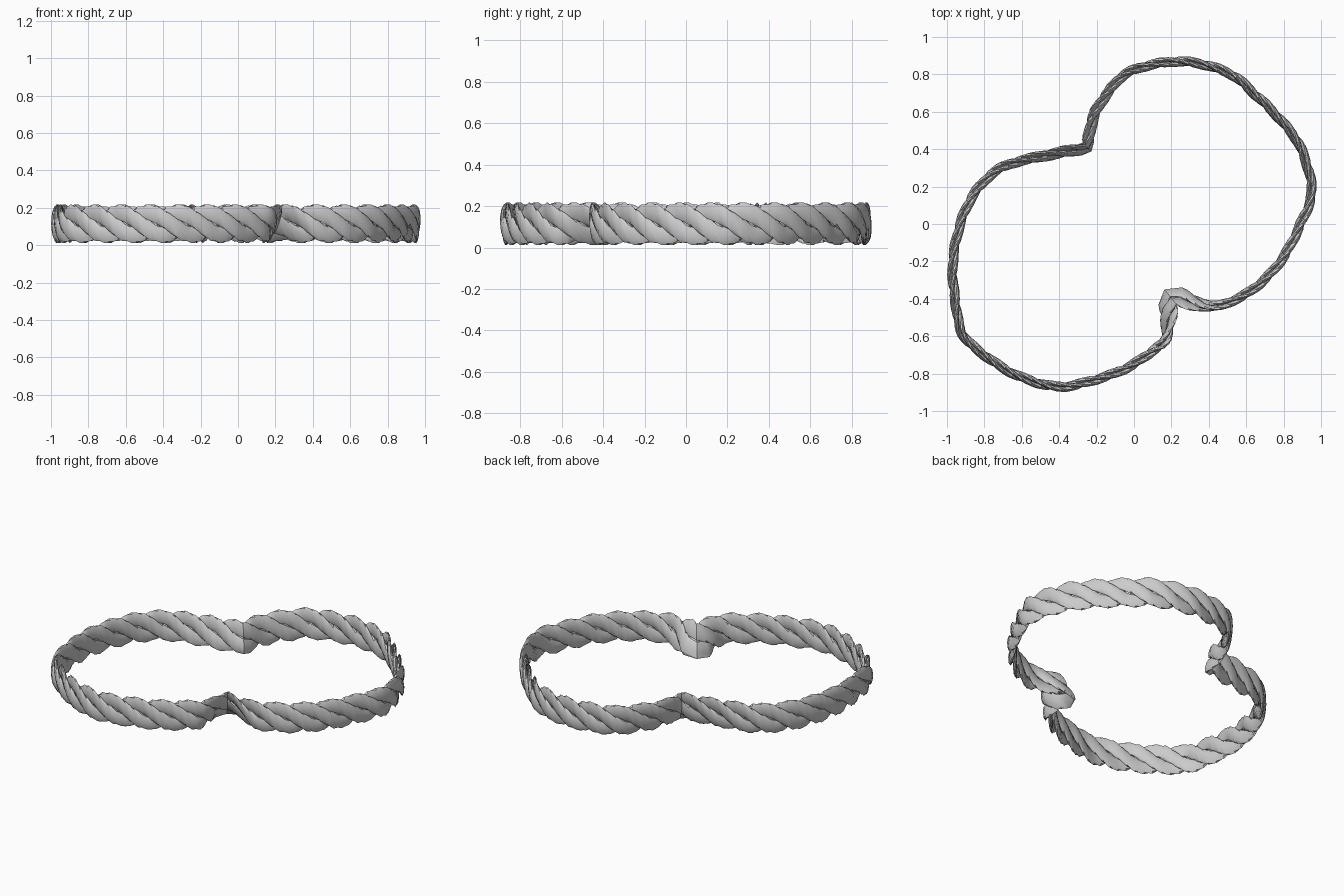
import bpy, bmesh, math
from mathutils import Vector

cube = bpy.data.objects.get("Cube")
if cube:
    bpy.data.objects.remove(cube)

# Rope layout
TURNS, STEPS, STRANDS, SIDES = 12, 18, 3, 8
CENTRE_Z, RADIUS, FLATTEN = 0.115, 0.106, 0.27

# Two rounded lobes meeting at two inward corners, clockwise from above
back_lobe = [(-.26, .42), (-.23, .57), (-.15, .7), (-.02, .82), (.25, .87),
             (.5, .81), (.65, .69), (.78, .56), (.89, .41), (.95, .18),
             (.89, 0), (.79, -.19), (.66, -.33), (.53, -.41), (.4, -.45), (.22, -.42)]
front_lobe = [(.22, -.42), (.18, -.61), (.1, -.68), (-.04, -.77), (-.2, -.83),
              (-.4, -.87), (-.6, -.82), (-.76, -.73), (-.91, -.6), (-.95, -.45),
              (-.97, -.25), (-.95, -.08), (-.9, .08), (-.82, .21), (-.7, .31),
              (-.5, .37), (-.26, .42)]
corner = Vector(front_lobe[0])
back_corner = Vector(back_lobe[0])


def smooth_lobe(points, per=12):
    """Catmull-Rom curve through the points, open at both ends."""
    p = [Vector(q) for q in points]
    p = [2 * p[0] - p[1]] + p + [2 * p[-1] - p[-2]]
    out = []
    for a, b, c, d in zip(p, p[1:], p[2:], p[3:]):
        for k in range(per):
            t = k / per
            out.append(b + (c - a) * t / 2 + (2 * a - 5 * b + 4 * c - d) * t * t / 2
                       + (3 * b - a - 3 * c + d) * t ** 3 / 2)
    return out


def resample(path, count):
    """Evenly spaced positions around the closed path."""
    ring = path + path[:1]
    lengths = [(b - a).length for a, b in zip(ring, ring[1:])]
    step, out, i, start = sum(lengths) / count, [], 0, 0.0
    for k in range(count):
        while start + lengths[i] < k * step:
            start += lengths[i]
            i += 1
        out.append(ring[i].lerp(ring[i + 1], (k * step - start) / lengths[i]))
    return out


count = TURNS * STEPS
path = resample(smooth_lobe(back_lobe) + smooth_lobe(front_lobe), count)

grey = bpy.data.materials.new("light grey")
grey.use_nodes = True
colour = (0.6, 0.6, 0.6, 1)
grey.diffuse_color = colour
grey.node_tree.nodes["Principled BSDF"].inputs["Base Color"].default_value = colour


def rope_strand(index):
    """One flattened strand winding around the loop."""
    bm = bmesh.new()
    rings = []
    for k, pos in enumerate(path):
        tangent = (path[(k + 1) % count] - path[k - 1]).normalized()
        outward = Vector((-tangent.y, tangent.x))
        turn = k / STEPS + index / STRANDS
        angle = math.tau * turn
        # Overlapping layers flare and then taper along the strand
        layer = 1.1 - 0.2 * ((turn * 2 + 0.3) % 1)
        # The lower edge leans inward around the two corners
        lean = (0.5 * math.exp(-((pos - corner).length / 0.17) ** 2)
                + 0.2 * math.exp(-((pos - back_corner).length / 0.4) ** 2))
        ring = []
        for s in range(SIDES):
            a = angle + math.tau * s / SIDES
            u = RADIUS * (0.54 * math.cos(angle) + 0.47 * layer * math.cos(a))
            v = RADIUS * (0.54 * math.sin(angle) + 0.47 * layer * math.sin(a))
            side = u * FLATTEN - lean * (RADIUS * 0.6 - v)
            xy = pos + outward * side
            ring.append(bm.verts.new((xy.x, xy.y, CENTRE_Z + v)))
        rings.append(ring)
    # The last ring meets the first after a whole number of turns
    for k in range(count):
        a, b = rings[k], rings[(k + 1) % count]
        for s in range(SIDES):
            # Each ring is turned with the strand, so sides match directly
            n = (s + 1) % SIDES
            bm.faces.new((a[s], a[n], b[n], b[s]))
    bmesh.ops.recalc_face_normals(bm, faces=bm.faces)
    mesh = bpy.data.meshes.new("rope_strand")
    bm.to_mesh(mesh)
    bm.free()
    mesh.materials.append(grey)
    obj = bpy.data.objects.new(f"rope_strand_{index + 1}", mesh)
    bpy.context.collection.objects.link(obj)
    return obj


strands = [rope_strand(i) for i in range(STRANDS)]
bpy.ops.object.select_all(action='DESELECT')
for obj in strands:
    obj.select_set(True)
bpy.context.view_layer.objects.active = strands[0]
bpy.ops.object.shade_smooth_by_angle(angle=math.radians(35))
